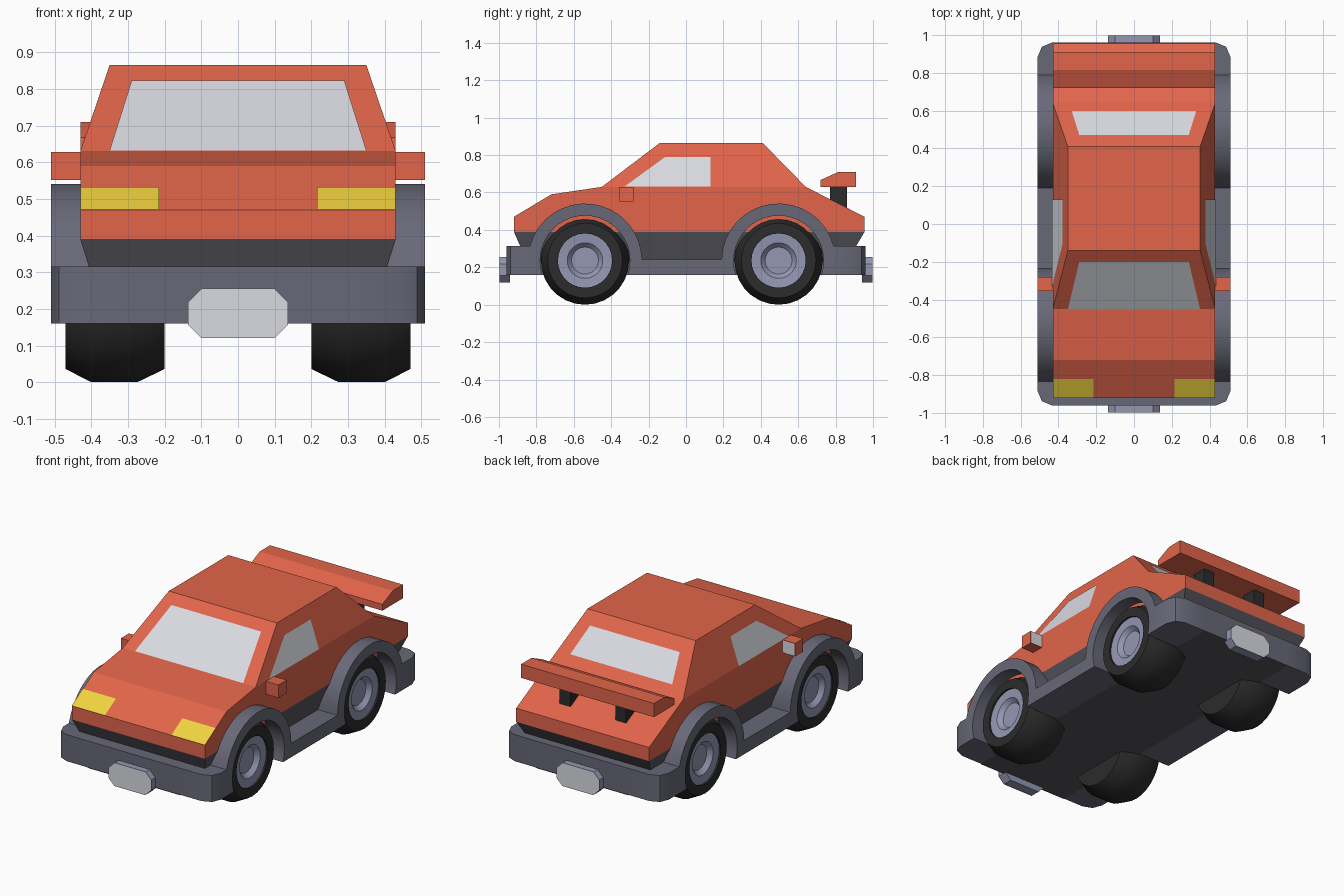
import bpy, bmesh, math
from mathutils import Vector

if "Cube" in bpy.data.objects:
    bpy.data.objects.remove(bpy.data.objects["Cube"])


def material(name, rgb):
    m = bpy.data.materials.new(name)
    m.diffuse_color = (*rgb, 1)
    m.use_nodes = True
    m.node_tree.nodes["Principled BSDF"].inputs["Base Color"].default_value = m.diffuse_color
    return m


ORANGE = material("orange", (0.76, 0.13, 0.07))
TRIM = material("trim_grey", (0.14, 0.14, 0.19))
DARK = material("dark_grey", (0.09, 0.09, 0.11))
BLACK = material("rubber", (0.025, 0.025, 0.025))
METAL = material("metal", (0.30, 0.31, 0.45))
GLASS = material("glass", (0.70, 0.71, 0.76))
YELLOW = material("lamp_yellow", (0.88, 0.66, 0.05))


def finish(name, bm, mat, mirror=False, smooth=False):
    bmesh.ops.recalc_face_normals(bm, faces=bm.faces[:])
    me = bpy.data.meshes.new(name)
    bm.to_mesh(me)
    bm.free()
    me.materials.append(mat)
    ob = bpy.data.objects.new(name, me)
    bpy.context.collection.objects.link(ob)
    if smooth:
        bpy.ops.object.select_all(action='DESELECT')
        ob.select_set(True)
        bpy.context.view_layer.objects.active = ob
        bpy.ops.object.shade_smooth_by_angle(angle=math.radians(32))
    if mirror:
        ob.modifiers.new("mirror", 'MIRROR')
    return ob


def prism_bm(profile, x0, x1):
    """Extrude a (y, z) profile along x."""
    bm = bmesh.new()
    f = bm.faces.new([bm.verts.new((x0, y, z)) for y, z in profile])
    top = bmesh.ops.extrude_face_region(bm, geom=[f])["geom"]
    for v in top:
        if isinstance(v, bmesh.types.BMVert):
            v.co.x = x1
    return bm


def prism(name, profile, x0, x1, mat, **kw):
    return finish(name, prism_bm(profile, x0, x1), mat, **kw)


def panel(name, pts, mat, out, mirror=False):
    """Flat panel lifted slightly off the surface in direction out."""
    bm = bmesh.new()
    off = Vector(out).normalized() * 0.003
    f = bm.faces.new([bm.verts.new(Vector(p) + off) for p in pts])
    f.normal_update()
    flip = f.normal.dot(off) < 0
    if flip:
        f.normal_flip()
    me = bpy.data.meshes.new(name)
    bm.to_mesh(me)
    bm.free()
    me.materials.append(mat)
    ob = bpy.data.objects.new(name, me)
    bpy.context.collection.objects.link(ob)
    if mirror:
        ob.modifiers.new("mirror", 'MIRROR')


def arc(cy, r, a0, a1, n=16):
    angles = [math.radians(a0 + (a1 - a0) * i / n) for i in range(n + 1)]
    return [(cy + r * math.cos(a), AXLE + r * math.sin(a)) for a in angles]


AXLE, FRONT, REAR = 0.236, -0.54, 0.495

# Chassis: bumpers, sills and wheel arches from one side outline
upper = ([(-0.96, 0.16), (-0.96, 0.315)] + arc(FRONT, 0.305, 165, 1)
         + arc(REAR, 0.305, 179, 15) + [(0.96, 0.315), (0.96, 0.16)])
openings = arc(REAR, 0.24, -18.5, 198.5, 24) + arc(FRONT, 0.24, -18.5, 198.5, 24)
prism("chassis_core", upper, -0.3, 0.3, TRIM, smooth=True)
bm = prism_bm(upper + openings, 0.3, 0.51)
corners = [e for e in bm.edges
           if all(v.co.x > 0.5 and abs(v.co.y) > 0.95 for v in e.verts)]
bmesh.ops.bevel(bm, geom=corners, offset=0.075, segments=2, profile=0.5,
                affect='EDGES')
finish("wheel_arches", bm, TRIM, mirror=True, smooth=True)

# Dark floor
panel("underside", [(-0.3, -0.96, 0.16), (0.3, -0.96, 0.16),
                    (0.3, 0.96, 0.16), (-0.3, 0.96, 0.16)], DARK, (0, 0, -1))

# Lower body, tapering down behind the bumpers
bm = bmesh.new()
rings = [[bm.verts.new((x, y, z)) for x, y in
          ((-w, y0), (w, y0), (w, y1), (-w, y1))]
         for w, y0, y1, z in ((0.38, -0.85, 0.86, 0.23), (0.43, -0.92, 0.955, 0.39))]
for i in range(4):
    j = (i + 1) % 4
    bm.faces.new((rings[0][i], rings[0][j], rings[1][j], rings[1][i]))
bm.faces.new(rings[0])
bm.faces.new(rings[1])
finish("lower_body", bm, DARK)

# Painted body shell: side outline with the roof narrowed
outline = [(-0.92, 0.39), (-0.92, 0.47), (-0.72, 0.59), (-0.45, 0.63),
           (-0.14, 0.865), (0.41, 0.865), (0.64, 0.63), (0.955, 0.47), (0.955, 0.39)]
bm = bmesh.new()
sides = [[bm.verts.new((s * (0.35 if z > 0.8 else 0.43), y, z)) for y, z in outline]
         for s in (-1, 1)]
for i in range(9):
    j = (i + 1) % 9
    bm.faces.new((sides[0][i], sides[0][j], sides[1][j], sides[1][i]))
for s in sides:
    bm.faces.new(s[3:7])
    bm.faces.new(s[:4] + s[6:])
finish("body_shell", bm, ORANGE)

# Windows and headlights
def side_x(z):
    return 0.43 - 0.34 * (z - 0.63)


panel("windscreen", [(-0.35, -0.45, 0.63), (0.35, -0.45, 0.63),
                     (0.29, -0.199, 0.82), (-0.29, -0.199, 0.82)],
      GLASS, (0, -0.235, 0.31))
panel("rear_window", [(-0.33, 0.597, 0.674), (0.33, 0.597, 0.674),
                      (0.29, 0.47, 0.804), (-0.29, 0.47, 0.804)],
      GLASS, (0, 0.235, 0.23))
panel("side_window", [(side_x(z), y, z) for y, z in
                      ((-0.33, 0.63), (0.13, 0.63), (0.13, 0.79), (-0.11, 0.79))],
      GLASS, (1, 0, 0.34), mirror=True)
panel("headlight", [(0.215, -0.92, 0.47), (0.43, -0.92, 0.47),
                    (0.43, -0.82, 0.53), (0.215, -0.82, 0.53)],
      YELLOW, (0, -0.6, 1), mirror=True)

# Door mirrors
prism("door_mirror", [(-0.355, 0.552), (-0.28, 0.552), (-0.28, 0.628), (-0.355, 0.628)],
      0.42, 0.51, ORANGE, mirror=True)
panel("mirror_glass", [(0.432, -0.28, 0.554), (0.508, -0.28, 0.554),
                       (0.508, -0.28, 0.626), (0.432, -0.28, 0.626)],
      GLASS, (0, 1, 0), mirror=True)

# Rear wing on two posts
prism("spoiler", [(0.72, 0.63), (0.72, 0.667), (0.815, 0.71), (0.91, 0.71), (0.91, 0.63)],
      -0.43, 0.43, ORANGE)
prism("spoiler_post", [(0.77, 0.54), (0.86, 0.50), (0.86, 0.635), (0.77, 0.635)],
      0.145, 0.215, BLACK, mirror=True)

# Octagonal plates on both bumpers
octagon = [(-0.1, 0.12), (0.1, 0.12), (0.137, 0.157), (0.137, 0.218),
           (0.1, 0.255), (-0.1, 0.255), (-0.137, 0.218), (-0.137, 0.157)]
for label, s in (("front", -1), ("rear", 1)):
    bm = bmesh.new()
    a, b = [[bm.verts.new((x, s * y, z)) for x, z in octagon] for y in (0.94, 0.997)]
    for i in range(8):
        j = (i + 1) % 8
        bm.faces.new((a[i], a[j], b[j], b[i]))
    bm.faces.new(a)
    bm.faces.new(b)
    finish(label + "_plate", bm, METAL)
    panel(label + "_plate_face", [(x, s * 0.997, z) for x, z in octagon],
          GLASS, (0, s, 0))


# Wheels: lathed (x, radius) profiles
def lathe(name, prof, cy, mat, n=28):
    bm = bmesh.new()
    rows = [[bm.verts.new((x, cy + r * math.cos(2 * math.pi * i / n),
                           AXLE + r * math.sin(2 * math.pi * i / n)))
             for i in range(n)] for x, r in prof]
    for p, q in zip(rows, rows[1:]):
        for i in range(n):
            j = (i + 1) % n
            bm.faces.new((p[i], p[j], q[j], q[i]))
    bm.faces.new(rows[0])
    bm.faces.new(rows[-1])
    finish(name, bm, mat, mirror=True, smooth=True)


for label, cy in (("front", FRONT), ("rear", REAR)):
    lathe(label + "_tyre", [(0.2, 0.2), (0.275, AXLE), (0.4, AXLE), (0.47, 0.2),
                            (0.47, 0.145), (0.4, 0.145)], cy, BLACK)
    lathe(label + "_rim", [(0.4, 0.146), (0.46, 0.146), (0.455, 0.095),
                           (0.43, 0.072)], cy, METAL)
